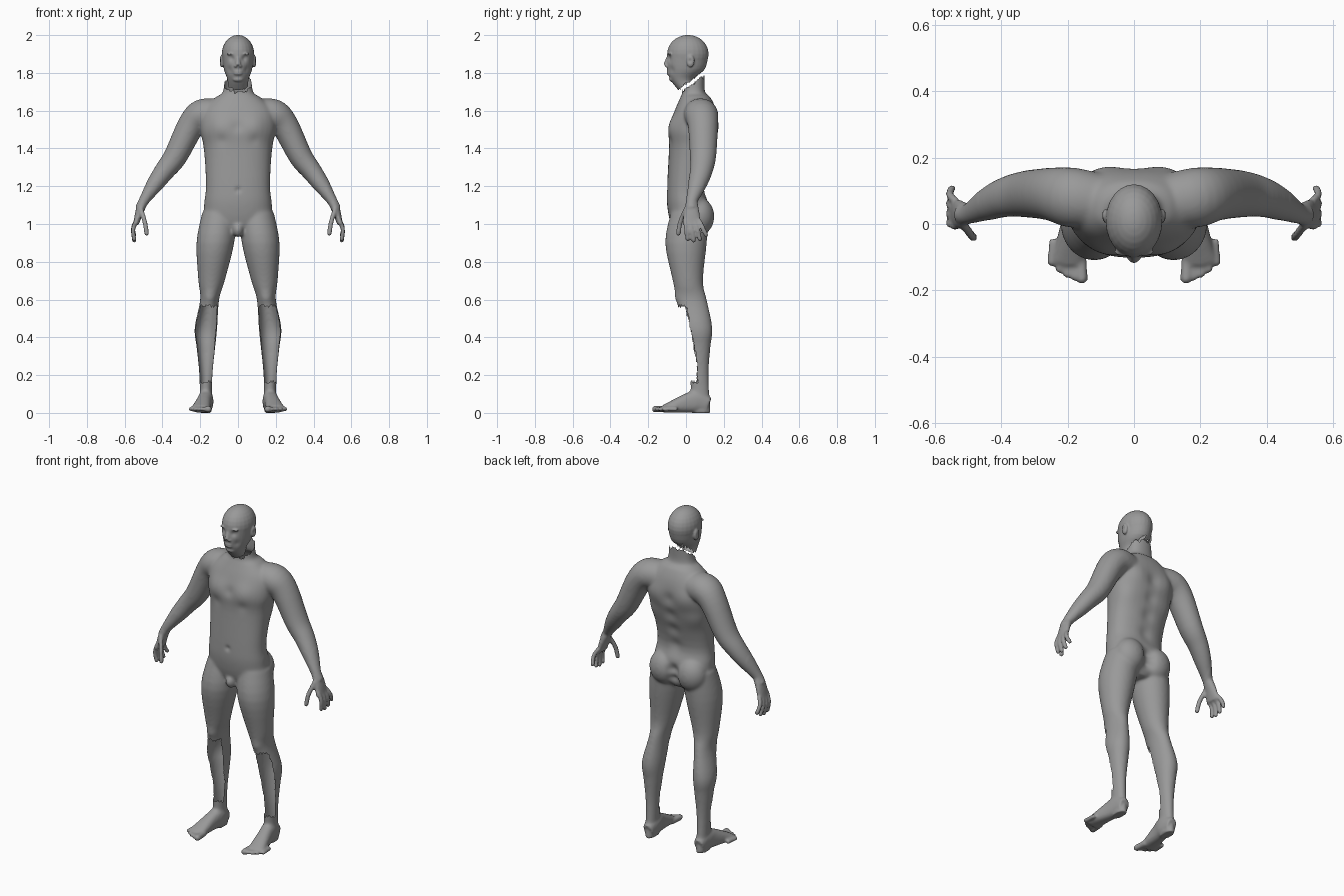
import bpy, bmesh, math
from mathutils import Vector, Matrix

cube = bpy.data.objects.get("Cube")
if cube:
    bpy.data.objects.remove(cube, do_unlink=True)

grey = bpy.data.materials.new("plain_grey")
grey.use_nodes = True
grey.diffuse_color = (.32, .32, .32, 1)
grey.node_tree.nodes["Principled BSDF"].inputs["Base Color"].default_value = grey.diffuse_color

X, Y, Z = Vector((1, 0, 0)), Vector((0, 1, 0)), Vector((0, 0, 1))
BOTH, MIDDLE = (1, -1), (1,)


def refine(rows, steps=4):
    """Smooth a list of rows with a Catmull-Rom spline."""
    out = []
    last = len(rows) - 1
    for i in range(last):
        before, start, end, after = (rows[max(0, min(last, i + k))] for k in (-1, 0, 1, 2))
        for step in range(steps):
            t = step / steps
            out.append([q + t / 2 * (r - p + t * (2 * p - 5 * q + 4 * r - s + t * (3 * (q - r) + s - p)))
                        for p, q, r, s in zip(before, start, end, after)])
    return out + [list(rows[-1])]


def tube(bm, rows, ref=X, flat=False, sides=BOTH, power=2, count=32):
    """Loft ovals along rows of x, y, z, radius along ref, radius across."""
    rows = refine(rows)
    for side in sides:
        points = [Vector((row[0] * side, row[1], row[2])) for row in rows]
        rings = []
        for i, (point, row) in enumerate(zip(points, rows)):
            ahead, behind = points[min(i + 1, len(rows) - 1)], points[max(i - 1, 0)]
            along = Z if flat else (ahead - behind).normalized()
            u = (ref - along * along.dot(ref)).normalized()
            w = along.cross(u)
            ring = []
            for k in range(count):
                angle = math.tau * k / count
                c, s = (math.copysign(abs(f) ** (2 / power), f) for f in (math.cos(angle), math.sin(angle)))
                ring.append(bm.verts.new(point + u * c * row[3] + w * s * row[4]))
            rings.append(ring)
        for lower, upper in zip(rings, rings[1:]):
            for k in range(count):
                j = (k + 1) % count
                bm.faces.new((lower[k], lower[j], upper[j], upper[k]))
        bm.faces.new(rings[0])
        bm.faces.new(rings[-1])


def ball(bm, place, radii, sides=BOTH):
    for side in sides:
        spot = Vector((place[0] * side, place[1], place[2]))
        bmesh.ops.create_uvsphere(bm, u_segments=24, v_segments=14, radius=1,
                                  matrix=Matrix.Translation(spot) @ Matrix.Diagonal((*radii, 1)))


def digit(bm, path, radius, ref):
    """Finger or toe with a rounded tip."""
    tube(bm, [(*point, radius, radius) for point in path], ref, count=12)
    ball(bm, path[-1], [radius] * 3)


def finish(name, bm, voxel, relax, bumps, cut):
    """Fuse the parts, soften, push the muscles out and open the gaps."""
    bmesh.ops.recalc_face_normals(bm, faces=bm.faces)
    mesh = bpy.data.meshes.new(name)
    bm.to_mesh(mesh)
    bm.free()
    obj = bpy.data.objects.new(name, mesh)
    bpy.context.collection.objects.link(obj)
    remesh = obj.modifiers.new("fuse", 'REMESH')
    remesh.mode = 'VOXEL'
    remesh.voxel_size = voxel
    fused = bpy.data.meshes.new_from_object(obj.evaluated_get(bpy.context.evaluated_depsgraph_get()))
    obj.modifiers.clear()
    bm = bmesh.new()
    bm.from_mesh(fused)
    # Hands and feet are softened less than the rest
    broad = [v for v in bm.verts if abs(v.co.x) < .47 and v.co.z > .1]
    for rounds, soft in ((2, bm.verts), (relax, broad)):
        for _ in range(rounds):
            bmesh.ops.smooth_vert(bm, verts=soft, factor=.5, use_axis_x=True, use_axis_y=True, use_axis_z=True)
    bm.normal_update()
    for x, y, z, reach, amount in bumps:
        spot = Vector((x, y, z))
        for v in bm.verts:
            gap = (Vector((abs(v.co.x), v.co.y, v.co.z)) - spot).length / reach
            if gap < 3:
                v.co += v.normal * amount * math.exp(-gap * gap)
    bmesh.ops.delete(bm, geom=[f for f in bm.faces if cut(f.calc_center_median())], context='FACES')
    for face in bm.faces:
        face.smooth = True
        face.material_index = 0
    bm.to_mesh(fused)
    bm.free()
    fused.materials.clear()
    fused.materials.append(grey)
    obj.data = fused


def ragged(p):
    """Uneven offset for torn edges."""
    return .005 * math.sin(p.x * 130) + .004 * math.sin(p.x * 290 + p.y * 210)


body = bmesh.new()

# Torso and neck
torso = [(.94, .02, .05, .06), (1, .02, .17, .1), (1.1, .01, .18, .11), (1.2, 0, .17, .1),
         (1.4, .03, .18, .12), (1.5, .04, .2, .13), (1.6, .05, .19, .11),
         (1.67, .05, .12, .08), (1.7, .04, .08, .06), (1.8, .04, .07, .06)]
tube(body, [(0, y, z, wide, deep) for z, y, wide, deep in torso], flat=True, sides=MIDDLE, power=2.3)

# Buttocks and groin
ball(body, (.09, .07, 1.04), (.09, .08, .1))
ball(body, (0, -.06, .97), (.03, .04, .04), MIDDLE)

# Legs
tube(body, [(.1, .02, 1.06, .09, .1), (.12, 0, .9, .1, .11), (.14, .01, .7, .07, .08),
            (.15, .03, .6, .05, .08), (.17, .06, .45, .06, .08), (.17, .07, .35, .05, .06),
            (.17, .07, .2, .035, .05), (.17, .08, 0, .03, .05)], flat=True)

# Feet, then toes from the big one outwards
tube(body, [(.17, .12, .04, .03, .04), (.17, .06, .06, .04, .06), (.18, 0, .05, .04, .05),
            (.2, -.12, .02, .05, .02)], power=2.4)
for i in range(5):
    tip = Vector((.157 + .023 * i, .003 * i * i - .163, .02))
    base = Vector((.9 * tip.x + .02, tip.y + .07, tip.z))
    digit(body, [base, tip], .012 if i else .018, X)

# Arms, a little deeper than wide
arm = [(.11, .07, 1.59, .08), (.19, .08, 1.58, .09), (.25, .09, 1.52, .08), (.33, .09, 1.36, .07),
       (.39, .08, 1.28, .06), (.44, .06, 1.21, .05), (.5, .03, 1.12, .03), (.52, .03, 1.08, .03)]
tube(body, [(x, y, z, r, .9 * r) for x, y, z, r in arm], ref=Y)

# Palms, then fingers from the first one back
tube(body, [(.5, .03, 1.12, .03, .026), (.52, .03, 1.07, .04, .022), (.54, .03, 1, .05, .015)], ref=Y)
for i in range(4):
    root = Vector((.538, .025 * i - .005, 1.02))
    tip = Vector((.549, .033 * i + .008, .92 + .007 * i * (i - 2)))
    digit(body, [root, (root + tip) / 2 + X * .012, tip], .012, Y)
digit(body, [(.515, 0, 1.08), (.493, -.03, 1.01), (.484, -.04, .95)], .013, Y)

# Chest, back and knee muscles, then creases: x, y, z, reach, amount
muscles = [(.09, -.08, 1.52, .06, .012), (.1, .14, 1.52, .06, .012), (.13, .1, 1.4, .06, .01),
           (.15, -.05, .61, .03, .006), (.09, -.1, 1.44, .03, -.006), (0, -.1, 1.52, .03, -.007),
           (0, -.1, 1.18, .015, -.008), (0, .13, 1.06, .03, -.02), (0, .12, 1, .03, -.02)]
spine = [(0, z / 5 - .13, z, .04, -.01) for z in (1.2, 1.3, 1.4, 1.5)]


def body_gap(p):
    """Open neck and open front of the shins."""
    torn = ragged(p)
    neck = p.z > 1.715 + .7 * p.y + torn
    shin = .165 < p.z + torn < .565 and p.y < min(.06, (.565 - p.z) / 5) + torn / 2
    return neck or shin


finish("body", body, .007, 7, muscles + spine, body_gap)

# Head: jaw and skull
head = bmesh.new()
tube(head, [(0, .02, 1.69, .055, .045), (0, -.02, 1.76, .055, .06), (0, 0, 1.82, .075, .1),
            (0, .01, 1.9, .085, .11)], flat=True, sides=MIDDLE)
ball(head, (0, .01, 1.9), (.086, .11, .101), MIDDLE)

# Nose and nostrils
tube(head, [(0, -.09, 1.885, .01, .012), (0, -.108, 1.84, .015, .013)], sides=MIDDLE, count=16)
ball(head, (.012, -.1, 1.836), (.01, .012, .008))

# Lips and chin
for z in (1.795, 1.807):
    ball(head, (0, -.09, z), (.024, .013, .007), MIDDLE)
ball(head, (0, -.07, 1.767), (.03, .02, .016), MIDDLE)

# Brows, eyes and ears
ball(head, (.034, -.084, 1.9), (.026, .013, .008))
ball(head, (.034, -.074, 1.873), (.016, .014, .01))
ball(head, (.086, .024, 1.862), (.012, .021, .034))

# Eye sockets, cheek hollows and ear hollows
features = [(.034, -.09, 1.876, .016, -.008), (.05, -.08, 1.815, .02, -.005), (.096, .02, 1.864, .012, -.006)]


def head_gap(p):
    """Open underside behind the jaw."""
    return p.y > -.04 and p.z < min(1.82, 1.742 + .75 * p.y + ragged(p))


finish("head", head, .004, 3, features, head_gap)
